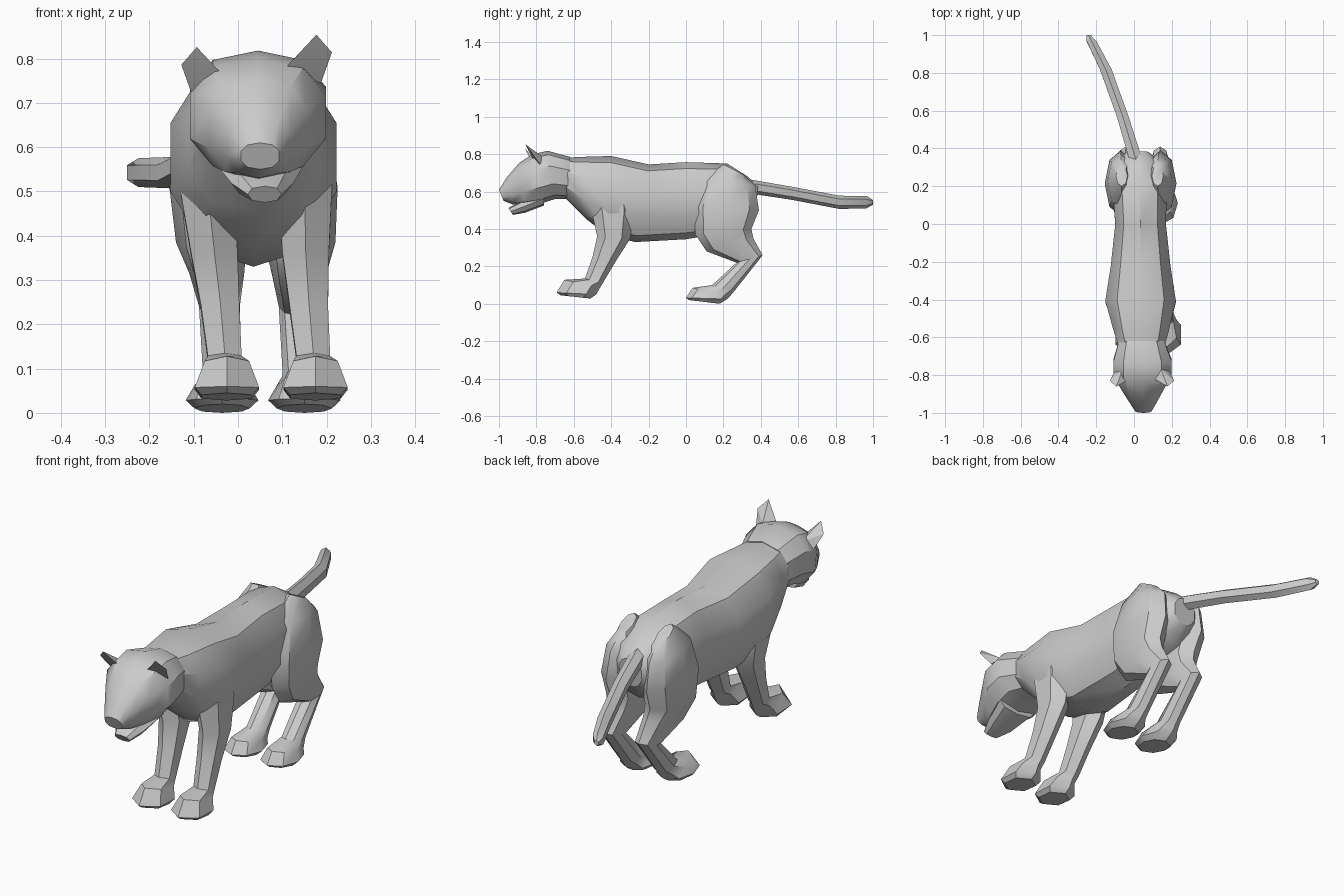
import bpy, bmesh
from math import cos, sin, pi


def finish(name, bm, angle=0.6):
    bmesh.ops.recalc_face_normals(bm, faces=bm.faces)
    mesh = bpy.data.meshes.new(name)
    bm.to_mesh(mesh)
    bm.free()
    ob = bpy.data.objects.new(name, mesh)
    bpy.context.collection.objects.link(ob)
    bpy.ops.object.select_all(action='DESELECT')
    ob.select_set(True)
    bpy.context.view_layer.objects.active = ob
    bpy.ops.object.shade_smooth_by_angle(angle=angle)
    return ob


def loft(name, rings, n, power=1.0):
    """Each ring: x, (y, z) of one end, (y, z) of the other end, half width."""
    bm = bmesh.new()
    loops = []
    for x, y1, z1, y2, z2, w in rings:
        loop = []
        for i in range(n):
            c, s = cos(2 * pi * i / n), sin(2 * pi * i / n)
            c = abs(c) ** power * (1 if c > 0 else -1)
            s = abs(s) ** power * (1 if s > 0 else -1)
            loop.append(bm.verts.new((x + w * s,
                                      (y1 + y2) / 2 + (y1 - y2) / 2 * c,
                                      (z1 + z2) / 2 + (z1 - z2) / 2 * c)))
        loops.append(loop)
    for a, b in zip(loops, loops[1:]):
        for i in range(n):
            j = (i + 1) % n
            bm.faces.new((a[i], a[j], b[j], b[i]))
    bm.faces.new(loops[0])
    bm.faces.new(loops[-1])
    return finish(name, bm)


# torso from neck to rump
loft("torso", [
    (.04, -.66, .78, -.64, .56, .125),
    (.038, -.57, .785, -.53, .45, .155),
    (.035, -.40, .79, -.42, .365, .195),
    (.035, -.20, .745, -.27, .33, .165),
    (.035, .00, .757, .00, .345, .14),
    (.03, .22, .75, .15, .37, .15),
    (.025, .33, .68, .31, .42, .125),
    (.02, .385, .63, .375, .50, .06)], 10, .85)

# head and lower jaw
loft("head", [
    (.04, -.62, .785, -.62, .56, .125),
    (.045, -.74, .818, -.70, .56, .16),
    (.045, -.82, .80, -.78, .535, .16),
    (.045, -.89, .755, -.86, .525, .115),
    (.048, -.955, .68, -.925, .53, .075),
    (.05, -1.0, .61, -.975, .55, .045)], 10, .85)
loft("lower_jaw", [
    (.05, -.76, .60, -.76, .525, .10),
    (.055, -.88, .55, -.86, .487, .07),
    (.06, -.95, .512, -.925, .475, .038)], 8, .85)

# tail
loft("tail", [
    (.01, .34, .665, .34, .59, .04),
    (-.06, .57, .625, .57, .555, .036),
    (-.15, .82, .578, .82, .507, .036),
    (-.225, .97, .575, .965, .51, .03),
    (-.24, 1.0, .555, 1.0, .53, .012)], 6)

# legs: x centre, sideways offset, front (y, z), back (y, z), half width
front = [
    (.075, .10, -.67, .045, -.51, .028, .066),
    (.075, .10, -.692, .06, -.48, .05, .084),
    (.075, .10, -.65, .128, -.46, .085, .058),
    (.07, .10, -.54, .135, -.445, .11, .044),
    (.06, .10, -.50, .25, -.38, .22, .05),
    (.05, .103, -.475, .36, -.30, .345, .06),
    (.04, .11, -.51, .52, -.27, .50, .072),
    (.035, .11, -.48, .69, -.31, .66, .055)]
hind = [
    (.057, .093, .015, .02, .18, .0, .062),
    (.057, .093, .0, .032, .22, .025, .082),
    (.057, .093, .035, .085, .235, .04, .062),
    (.055, .09, .14, .10, .26, .07, .044),
    (.048, .09, .27, .22, .41, .26, .046),
    (.045, .093, .11, .28, .36, .35, .062),
    (.04, .10, .05, .37, .35, .40, .08),
    (.035, .105, .04, .52, .39, .50, .085),
    (.03, .10, .09, .66, .37, .63, .07),
    (.03, .095, .20, .745, .31, .69, .03)]
for side, s in (("left", -1), ("right", 1)):
    for part, rings in (("front_leg", front), ("hind_leg", hind)):
        loft(f"{part}_{side}",
             [(c + s * d, *rest) for c, d, *rest in rings], 8 if part == "hind_leg" else 6)

    # ears
    bm = bmesh.new()
    for dx, y, z in ((.065, -.82, .765), (.135, -.86, .84), (.17, -.83, .80),
                     (.145, -.78, .73), (.10, -.765, .77)):
        bm.verts.new((.042 + s * dx, y, z + s * .014))
    bmesh.ops.convex_hull(bm, input=bm.verts)
    finish(f"ear_{side}", bm, .3)
